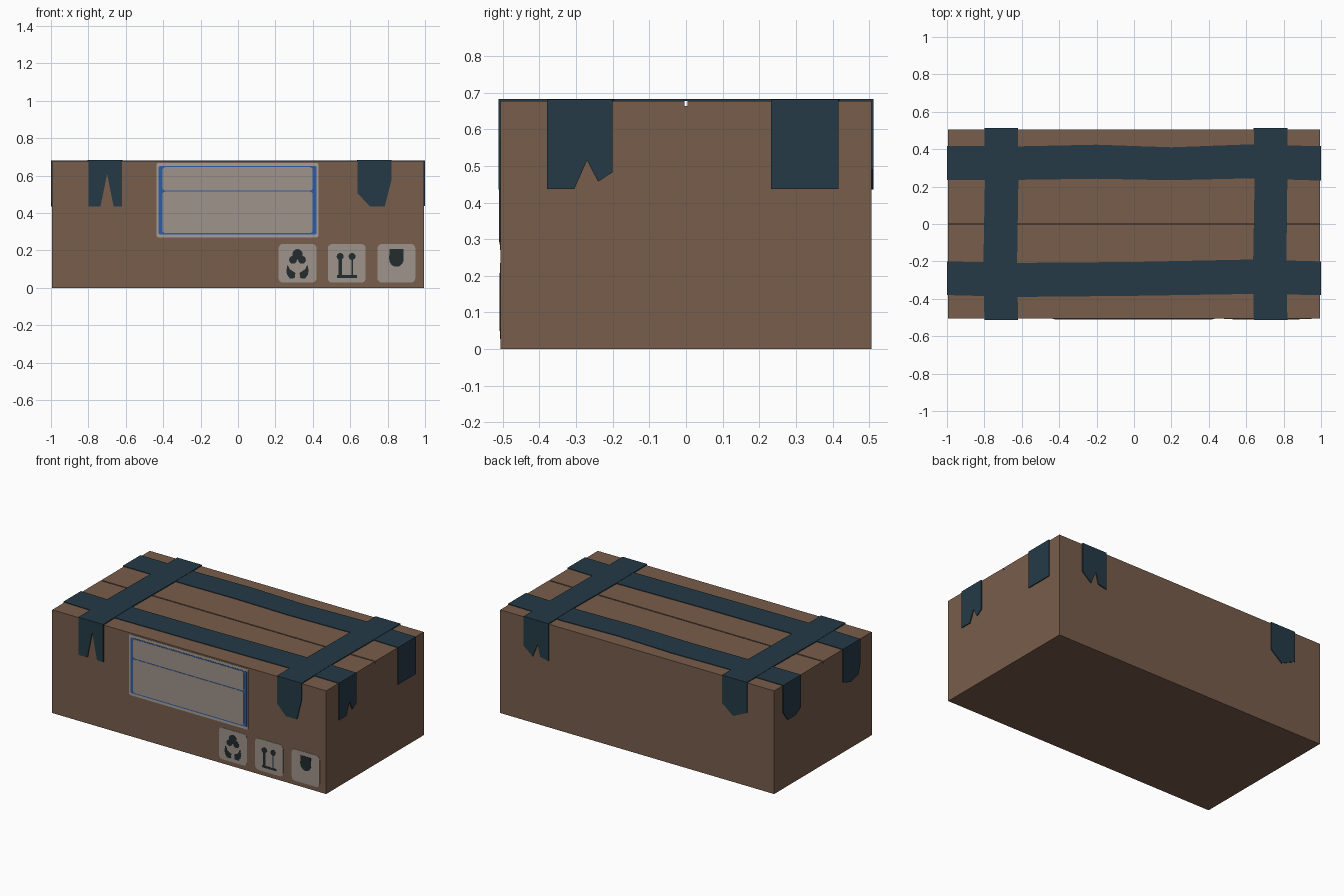
import bpy, bmesh, math

if "Cube" in bpy.data.objects:
    bpy.data.objects.remove(bpy.data.objects["Cube"])

X, Y, Z = 0.994, 0.506, 0.677   # box half length, half depth, height
T = 0.006                       # tape thickness


def material(name, r, g, b):
    m = bpy.data.materials.new(name)
    m.diffuse_color = (r, g, b, 1)
    m.use_nodes = True
    m.node_tree.nodes["Principled BSDF"].inputs["Base Color"].default_value = m.diffuse_color
    return m


CARD = material("cardboard brown", 0.188, 0.109, 0.070)
TAPE = material("dark teal tape", 0.0178, 0.042, 0.062)
PAPER = material("label grey", 0.337, 0.292, 0.258)
EDGE = material("label border grey", 0.39, 0.34, 0.30)
BLUE = material("label blue", 0.030, 0.110, 0.370)
INK = material("icon ink", 0.016, 0.025, 0.028)

# each side of the box: (u, v, height above the side) -> position
SIDES = {
    "front": lambda u, v, w: (u, -Y - w, v),
    "back": lambda u, v, w: (u, Y + w, v),
    "right": lambda u, v, w: (X + w, u, v),
    "left": lambda u, v, w: (-X - w, u, v),
    "top": lambda u, v, w: (u, v, Z + w),
}


def plate(name, side, outlines, w0, w1, mat):
    """Extrude 2D outlines on one side of the box."""
    f = SIDES[side]
    bm = bmesh.new()
    for pts in outlines:
        a = [bm.verts.new(f(u, v, w0)) for u, v in pts]
        b = [bm.verts.new(f(u, v, w1)) for u, v in pts]
        bm.faces.new(a)
        bm.faces.new(b)
        for i in range(len(pts)):
            j = (i + 1) % len(pts)
            bm.faces.new((a[i], a[j], b[j], b[i]))
    bmesh.ops.recalc_face_normals(bm, faces=bm.faces)
    me = bpy.data.meshes.new(name)
    bm.to_mesh(me)
    bm.free()
    me.materials.append(mat)
    ob = bpy.data.objects.new(name, me)
    bpy.context.collection.objects.link(ob)
    return ob


def rounded(u0, u1, v0, v1, r, n=5):
    pts = []
    for cu, cv, start in ((u1 - r, v1 - r, 0), (u0 + r, v1 - r, 90),
                          (u0 + r, v0 + r, 180), (u1 - r, v0 + r, 270)):
        for i in range(n + 1):
            a = math.radians(start + 90 * i / n)
            pts.append((cu + r * math.cos(a), cv + r * math.sin(a)))
    return pts


def circle(u, v, r, n=12):
    return [(u + r * math.cos(2 * math.pi * i / n),
             v + r * math.sin(2 * math.pi * i / n)) for i in range(n)]


# carton with a narrow seam between the two lid flaps
g, d = 0.004, 0.014
plate("carton", "right", [[(-Y, 0), (Y, 0), (Y, Z), (g, Z), (g, Z - d),
                           (-g, Z - d), (-g, Z), (-Y, Z)]], -2 * X, 0, CARD)

# long tapes with slightly wavy edges
L = X + T
plate("long_tape_back", "top", [[
    (-L, 0.235), (-0.62, 0.236), (-0.2, 0.242), (0.2, 0.234), (0.62, 0.244), (L, 0.232),
    (L, 0.416), (0.6, 0.425), (0.2, 0.410), (-0.2, 0.424), (-0.62, 0.415), (-L, 0.418)]],
    0, T * 0.7, TAPE)
plate("long_tape_front", "top", [[
    (-L, -0.38), (-0.62, -0.39), (0.0, -0.384), (0.62, -0.374), (L, -0.38),
    (L, -0.20), (0.62, -0.19), (0.0, -0.203), (-0.62, -0.208), (-L, -0.20)]],
    0, T * 0.7, TAPE)

# cross tapes
D = Y + T
plate("cross_tape_left", "top", [[
    (-0.80, -D), (-0.62, -D), (-0.625, -0.2), (-0.618, 0.24), (-0.62, D),
    (-0.80, D), (-0.797, 0.24), (-0.805, -0.2)]], 0, T, TAPE)
plate("cross_tape_right", "top", [[
    (0.64, -D), (0.82, -D), (0.815, -0.2), (0.82, 0.24), (0.82, D),
    (0.64, D), (0.645, 0.24), (0.637, -0.2)]], 0, T, TAPE)

# torn tape ends: side, lower edge from low u to high u
ENDS = [
    ("front", [(-0.80, .436), (-0.735, .436), (-0.70, .61), (-0.665, .436), (-0.62, .436)]),
    ("front", [(0.64, .505), (0.705, .436), (0.785, .436), (0.82, .575)]),
    ("back", [(-0.80, .482), (-0.70, .436), (-0.62, .50)]),
    ("back", [(0.64, .436), (0.70, .45), (0.72, .525), (0.755, .437), (0.82, .49)]),
    ("right", [(-0.38, .437), (-0.305, .437), (-0.27, .515), (-0.24, .457), (-0.20, .483)]),
    ("right", [(0.232, .437), (0.416, .437)]),
    ("left", [(-0.38, .52), (-0.36, .455), (-0.28, .436), (-0.20, .463)]),
    ("left", [(0.235, .47), (0.29, .437), (0.37, .437), (0.418, .50)]),
]
for i, (side, low) in enumerate(ENDS):
    pts = low + [(low[-1][0], Z + 0.003), (low[0][0], Z + 0.003)]
    plate(f"tape_end_{side}_{i + 1}", side, [pts], 0, T, TAPE)

# shipping label: border, blue frame, two writing fields
plate("label_border", "front", [rounded(-0.435, 0.43, 0.27, 0.668, 0.01)], 0, 0.002, EDGE)
plate("label_frame", "front", [rounded(-0.425, 0.42, 0.286, 0.651, 0.008)], 0, 0.0035, BLUE)
plate("label_fields", "front", [rounded(-0.404, 0.399, 0.520, 0.645, 0.015),
                                rounded(-0.404, 0.399, 0.293, 0.514, 0.015)],
      0, 0.005, PAPER)

# handling stickers
for i, u in enumerate((0.217, 0.48, 0.745)):
    plate(f"sticker_{i + 1}", "front", [rounded(u, u + 0.203, 0.028, 0.235, 0.025)],
          0, 0.002, PAPER)

# handle with care icon: a load above two hands
C = 0.318
hand = [(0.258, 0.092), (0.265, 0.125), (0.277, 0.10), (0.307, 0.08),
        (0.303, 0.052), (0.277, 0.05), (0.263, 0.07)]
plate("care_icon", "front", [circle(C, 0.180, 0.028), circle(C - 0.024, 0.150, 0.021),
                             circle(C + 0.024, 0.150, 0.021),
                             hand, [(2 * C - u, v) for u, v in hand]], 0, 0.0035, INK)

# this way up icon: two posts on a bar
posts = [[(0.53, 0.054), (0.635, 0.054), (0.635, 0.068), (0.53, 0.068)]]
for u, w in ((0.546, 0.009), (0.61, 0.004)):
    posts.append([(u - w, 0.06), (u + w, 0.06), (u + w, 0.17), (u - w, 0.17)])
    posts.append(circle(u, 0.168, 0.019))
plate("upright_icon", "front", posts, 0, 0.0035, INK)

# fragile icon: a cup
cup = [(0.847 + 0.039 * math.cos(a), 0.155 + 0.042 * math.sin(a))
       for a in (math.pi + math.pi * i / 10 for i in range(11))]
plate("fragile_icon", "front", [cup + [(0.884, 0.207), (0.81, 0.207)]], 0, 0.0035, INK)
